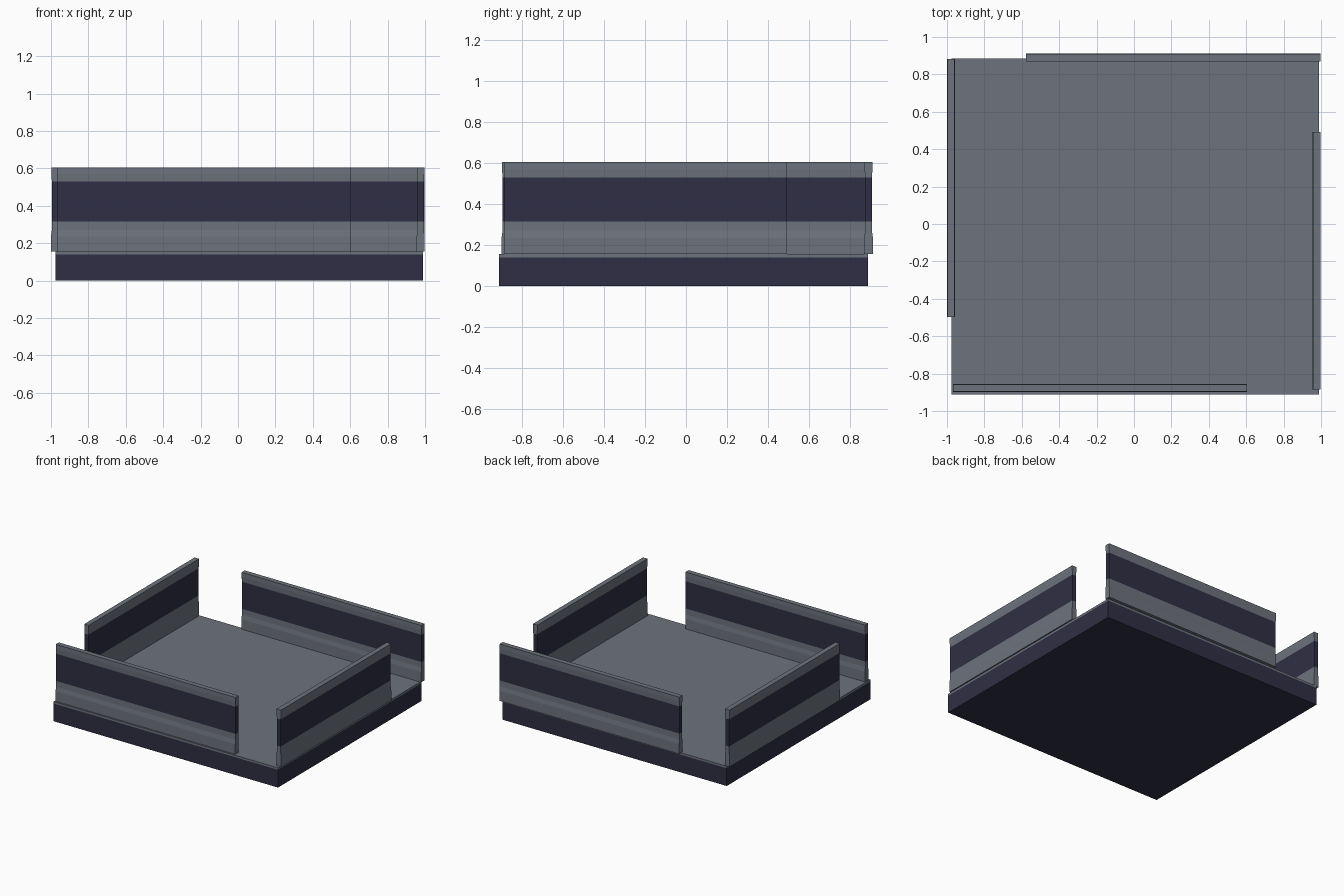
import bpy, bmesh

if "Cube" in bpy.data.objects:
    bpy.data.objects.remove(bpy.data.objects["Cube"])


def material(name, rgb):
    m = bpy.data.materials.new(name)
    m.diffuse_color = (*rgb, 1.0)
    m.use_nodes = True
    m.node_tree.nodes["Principled BSDF"].inputs["Base Color"].default_value = m.diffuse_color
    return m


GREY = material("slate grey", (0.155, 0.172, 0.205))
NAVY = material("dark navy", (0.028, 0.028, 0.058))


def stacked(name, rows, dark, rect):
    """Closed solid from rectangular rings rect(w) at height z; 'dark' is the (low, high) navy band."""
    bm = bmesh.new()
    rings = [[bm.verts.new((x, y, z)) for x, y in rect(w)] for z, w in rows]
    for a, b in zip(rings, rings[1:]):
        for i in range(4):
            j = (i + 1) % 4
            bm.faces.new((a[i], a[j], b[j], b[i]))
    bm.faces.new(rings[0][::-1])
    bm.faces.new(rings[-1])
    bmesh.ops.recalc_face_normals(bm, faces=bm.faces)
    for f in bm.faces:
        f.material_index = int(dark[0] <= f.calc_center_median().z < dark[1])
    me = bpy.data.meshes.new(name)
    bm.to_mesh(me)
    bm.free()
    me.materials.append(GREY)
    me.materials.append(NAVY)
    ob = bpy.data.objects.new(name, me)
    bpy.context.collection.objects.link(ob)
    return ob


def box(x0, x1, y0, y1):
    return [(x0, y0), (x1, y0), (x1, y1), (x0, y1)]


# Floor slab: navy sides and underside, grey top edge
stacked("floor_slab", [(0, 0), (0.14, 0), (0.156, 0)], (0, 0.14),
        lambda w: box(-0.977, 0.988, -0.911, 0.886))

# Wall profile: (height, half thickness), thick skirting, thin body, capped top
PROFILE = [(0.156, 0.0215), (0.235, 0.0215), (0.27, 0.0165), (0.315, 0.0165),
           (0.53, 0.0165), (0.57, 0.0195), (0.605, 0.0195)]
BAND = (0.315, 0.53)


def wall_x(name, x0, x1, yc):
    stacked(name, PROFILE, BAND, lambda w: box(x0, x1, yc - w, yc + w))


def wall_y(name, y0, y1, xc):
    stacked(name, PROFILE, BAND, lambda w: box(xc - w, xc + w, y0, y1))


# Four walls, each leaving a doorway gap at one corner
wall_x("front_wall", -0.968, 0.605, -0.877)
wall_x("back_wall", -0.577, 0.997, 0.889)
wall_y("left_wall", -0.497, 0.882, -0.9785)
wall_y("right_wall", -0.885, 0.492, 0.9765)
